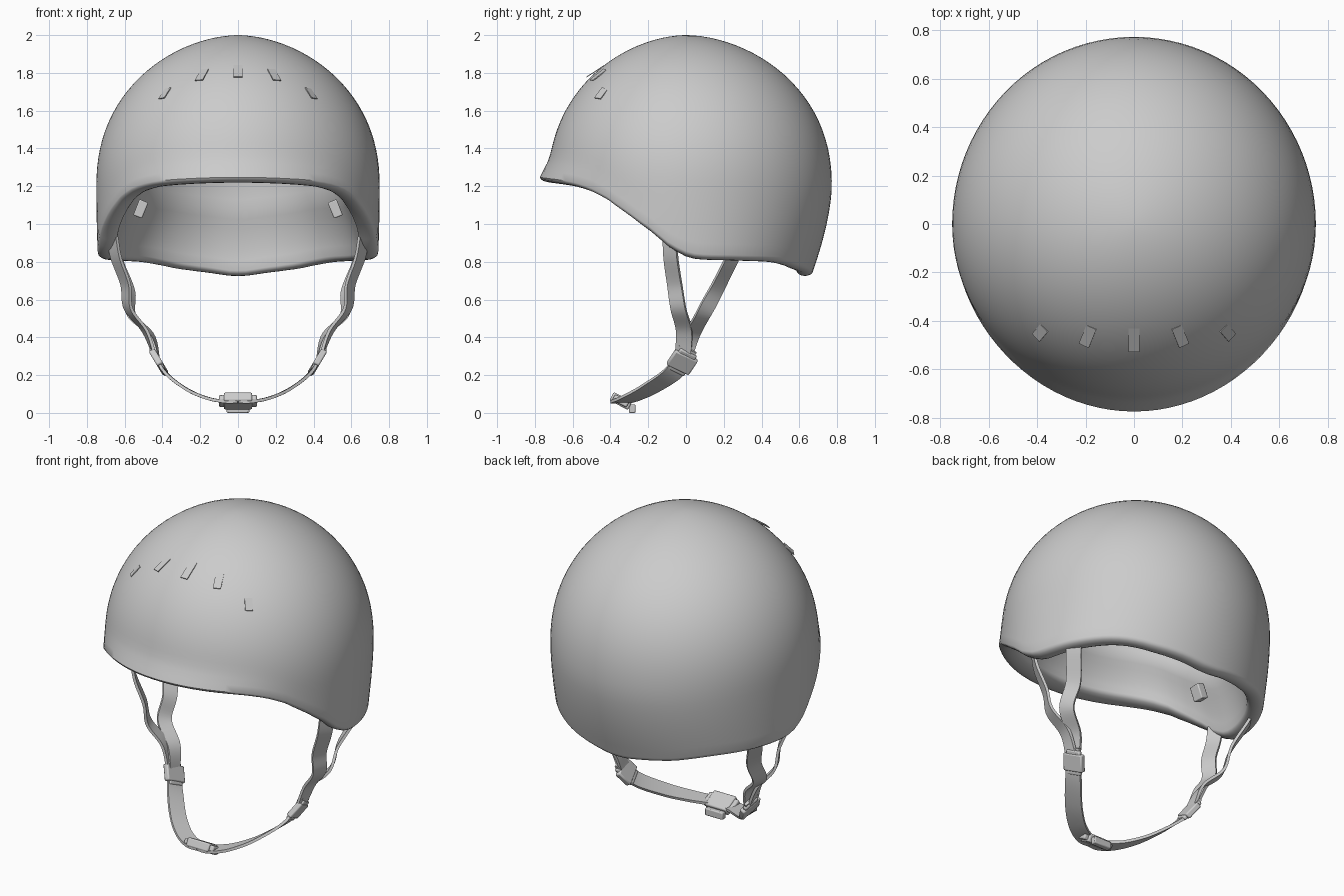
import bpy, bmesh, math
from mathutils import Vector, Matrix

old = bpy.data.objects.get("Cube")
if old:
    bpy.data.objects.remove(old)

grey = bpy.data.materials.new("plain grey")
grey.use_nodes = True
grey.diffuse_color = (0.6, 0.6, 0.6, 1)
grey.node_tree.nodes["Principled BSDF"].inputs["Base Color"].default_value = (0.6, 0.6, 0.6, 1)


def finish(name, bm, mirror=False, bevel=0.0):
    bmesh.ops.recalc_face_normals(bm, faces=bm.faces)
    mesh = bpy.data.meshes.new(name)
    bm.to_mesh(mesh)
    bm.free()
    mesh.materials.append(grey)
    obj = bpy.data.objects.new(name, mesh)
    bpy.context.collection.objects.link(obj)
    bpy.ops.object.select_all(action="DESELECT")
    obj.select_set(True)
    bpy.context.view_layer.objects.active = obj
    bpy.ops.object.shade_smooth_by_angle(angle=math.radians(40))
    if bevel:
        mod = obj.modifiers.new("Bevel", "BEVEL")
        mod.width, mod.segments = bevel, 2
    if mirror:
        obj.modifiers.new("Mirror", "MIRROR")
    return obj


def spline(points, t):
    """Catmull-Rom point, t from 0 to 1 along the list."""
    pts = [Vector(p) for p in points]
    n = len(pts) - 1
    i = min(int(t * n), n - 1)
    u = t * n - i
    b, c = pts[i], pts[i + 1]
    a = pts[i - 1] if i else b * 2 - c
    d = pts[i + 2] if i + 2 <= n else c * 2 - b
    return (b * 2 + (c - a) * u + (a * 2 - b * 5 + c * 4 - d) * u * u
            + (b * 3 - a - c * 3 + d) * u ** 3) / 2


# Height of the rim from front to back
RIM = [(-0.77, 1.222), (-0.6, 1.195), (-0.47, 1.145), (-0.34, 1.06), (-0.2, 0.96),
       (-0.08, 0.87), (0.05, 0.82), (0.3, 0.81), (0.54, 0.80), (0.69, 0.765),
       (0.75, 0.745), (0.77, 0.728)]
RIM_CURVE = [spline(RIM, i / 300) for i in range(301)]


def rim_height(y):
    return min(RIM_CURVE, key=lambda p: abs(p.x - y)).y


def radii(z):
    """Half width, front depth and back depth of the dome at a height."""
    if z > 1.2:
        k = max(0, 1 - ((z - 1.2) / 0.8) ** 2.2) ** 0.55
        return 0.75 * k, 0.73 * k, 0.772 * k
    d = (1.2 - z) / 0.45
    return 0.75 - 0.012 * d * d, 0.73, 0.772 - 0.1 * d ** 1.6


def dome_point(th, z, rim, flare):
    a, f, b = radii(z)
    c = math.cos(th)
    if c > 0:
        f += flare * c * math.exp(-((z - rim) / 0.085) ** 2)
    return Vector((a * math.sin(th), -c * (f if c > 0 else b), z))


# Shell: outer dome, rounded rim and thick inner liner
SEG, ROWS = 96, 32
bm = bmesh.new()
columns = []
for s in range(SEG):
    th = 2 * math.pi * s / SEG
    rim = rim_height(-0.77 * math.cos(th))
    low = rim + 0.025
    col = []
    for r in range(1, ROWS + 1):
        z = low + (2 - low) * math.sin(math.pi / 2 * (1 - r / ROWS))
        col.append(dome_point(th, z, rim, 0.048))
    edge = col[-1]
    inner = []
    for r in range(ROWS):
        h = math.sin(math.pi / 2 * r / ROWS)
        p = dome_point(th, low + (2 - low) * h, rim, 0)
        k = 0.87 - 0.12 * min(1, h / 0.28) ** 1.3
        inner.append(Vector((p.x * k, p.y * k, p.z - 0.13 * h)))
    mid, half = (edge + inner[0]) / 2, (edge - inner[0]) / 2
    for j in range(1, 8):
        ang = math.pi * j / 8
        col.append(mid + half * math.cos(ang) - Vector((0, 0, 0.028 * math.sin(ang))))
    columns.append([bm.verts.new(p) for p in col + inner])
top = bm.verts.new((0, 0, 2))
inside = bm.verts.new((0, 0, 1.87))
for s in range(SEG):
    p, q = columns[s], columns[(s + 1) % SEG]
    bm.faces.new((top, p[0], q[0]))
    bm.faces.new((inside, q[-1], p[-1]))
    for i in range(len(p) - 1):
        bm.faces.new((p[i], p[i + 1], q[i + 1], q[i]))
finish("helmet_shell", bm)


def height_at(x, y):
    lo, hi = 1.25, 2.0
    for _ in range(40):
        z = (lo + hi) / 2
        a, f, b = radii(z)
        if a > 0 and (x / a) ** 2 + (y / f) ** 2 < 1:
            lo = z
        else:
            hi = z
    return Vector((x, y, lo))


def box(bm, matrix, size):
    bmesh.ops.create_cube(bm, size=1, matrix=matrix @ Matrix.Diagonal((*size, 1)))


def frame(origin, x_axis, y_axis):
    x = x_axis.normalized()
    z = x.cross(y_axis).normalized()
    m = Matrix((x, z.cross(x), z)).transposed().to_4x4()
    m.translation = origin
    return m


# Thin tabs across the brow, lower ends lifted off the shell
for name, x, y, length in (("centre", 0, -0.475, 0.115), ("middle", 0.19, -0.46, 0.1),
                           ("outer", 0.385, -0.445, 0.075)):
    p = height_at(x, y)
    across = height_at(x + 0.01, y) - height_at(x - 0.01, y)
    down = (height_at(x * 1.03, y * 1.03) - p).normalized()
    normal = down.cross(across).normalized()
    if normal.z < 0:
        normal.negate()
    bm = bmesh.new()
    box(bm, frame(p + normal * 0.005, down + normal * 0.16, across), (length, 0.045, 0.005))
    finish("brow_tab_" + name, bm, mirror=x > 0)


def strap(name, path, width, twist=0.0, steps=40):
    """Flat band along a path; twist turns its upper end towards x."""
    bm = bmesh.new()
    pts = [spline(path, i / steps) for i in range(steps + 1)]
    rings = []
    for i, p in enumerate(pts):
        t = pts[min(i + 1, steps)] - pts[max(i - 1, 0)]
        m = frame(p, t, Vector((twist * (1 - (i / steps) ** 2), 1, 0)))
        rings.append([bm.verts.new(m @ Vector((0, u * width / 2, v * 0.008)))
                      for u, v in ((-1, -1), (1, -1), (1, 1), (-1, 1))])
    for p, q in zip(rings, rings[1:]):
        for j in range(4):
            k = (j + 1) % 4
            bm.faces.new((p[j], p[k], q[k], q[j]))
    bm.faces.new(rings[0])
    bm.faces.new(rings[-1][::-1])
    finish(name, bm, mirror=True)


# Side straps from the liner to the slider, then the chin strap
strap("front_side_strap", [(0.665, -0.085, 0.93), (0.645, -0.08, 0.82), (0.595, -0.06, 0.68),
                           (0.58, -0.04, 0.55), (0.49, -0.01, 0.43), (0.43, -0.02, 0.27)],
      0.085, 0.7)
strap("rear_side_strap", [(0.655, 0.28, 0.9), (0.635, 0.235, 0.8), (0.575, 0.16, 0.65),
                          (0.565, 0.09, 0.52), (0.46, 0.03, 0.41), (0.42, -0.02, 0.27)],
      0.085, -0.7)
strap("chin_strap", [(0.45, 0.01, 0.34), (0.39, -0.06, 0.22), (0.28, -0.19, 0.13),
                     (0.17, -0.29, 0.08), (0.07, -0.345, 0.06), (0, -0.35, 0.06)], 0.1)

# Anchor plates inside the liner
bm = bmesh.new()
box(bm, frame(Vector((0.515, -0.05, 1.08)), Vector((0.4, 0, -1)), Vector((0, 1, 0))),
    (0.09, 0.07, 0.05))
finish("strap_anchors", bm, mirror=True, bevel=0.006)

# Sliders where the straps join
bm = bmesh.new()
slide = frame(Vector((0.42, -0.02, 0.27)), Vector((-0.45, -0.5, -0.75)), Vector((0, 1, 0)))
box(bm, slide, (0.1, 0.135, 0.035))
box(bm, slide, (0.14, 0.1, 0.025))
finish("strap_slider", bm, mirror=True, bevel=0.008)

# Chin buckle, front edge tilted up
bm = bmesh.new()
clip = frame(Vector((0, -0.345, 0.063)), Vector((1, 0, 0)), Vector((0, -0.87, 0.45)))
box(bm, clip, (0.15, 0.11, 0.05))
box(bm, clip, (0.2, 0.085, 0.035))
finish("chin_buckle", bm, bevel=0.008)
bm = bmesh.new()
box(bm, Matrix.Translation((0, -0.285, 0.022)), (0.12, 0.035, 0.044))
finish("buckle_release", bm, bevel=0.006)
